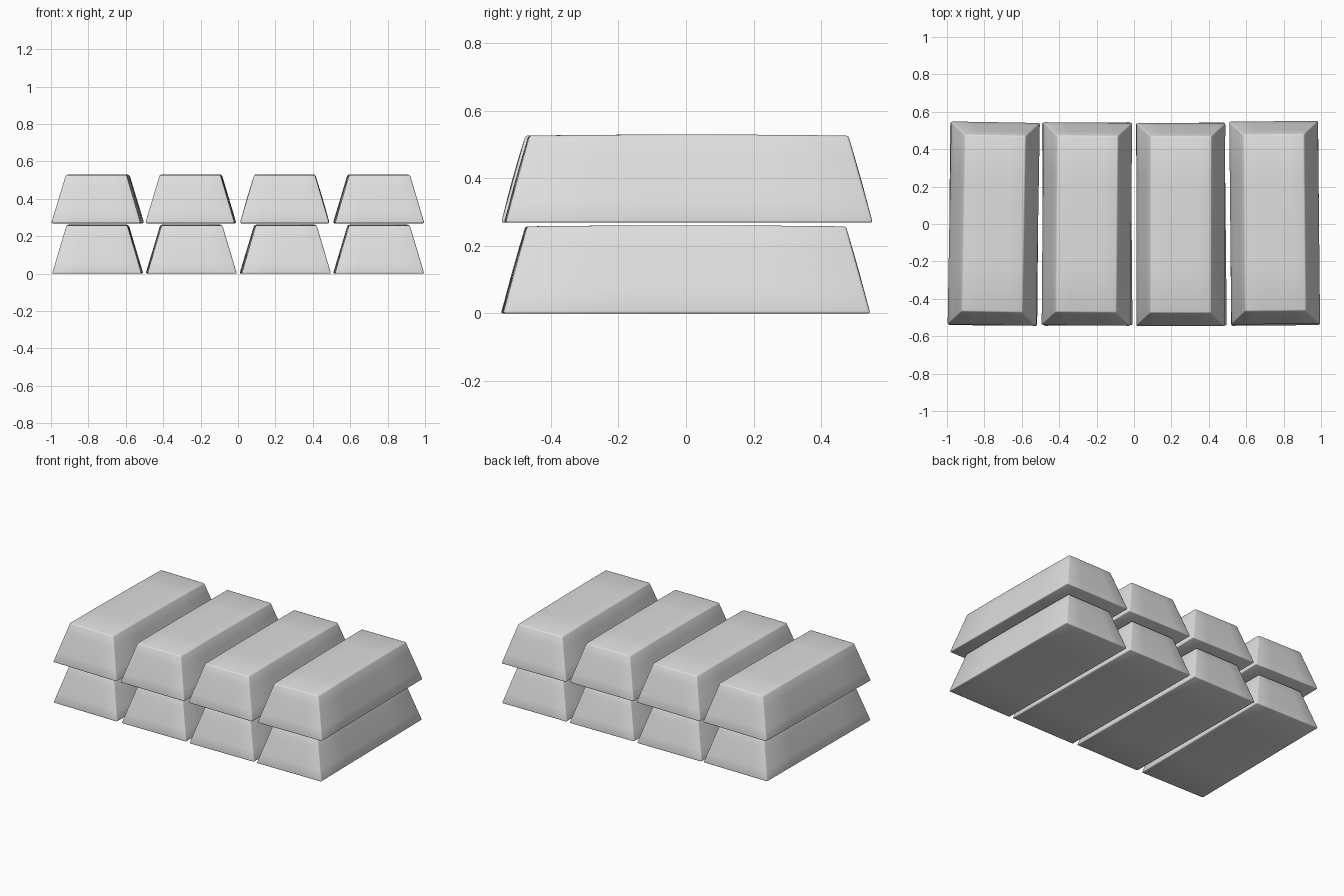
import bpy
import bmesh
import math

if "Cube" in bpy.data.objects:
    bpy.data.objects.remove(bpy.data.objects["Cube"])

metal = bpy.data.materials.new("pale grey metal")
metal.diffuse_color = (0.73, 0.73, 0.73, 1)
metal.use_nodes = True
metal.node_tree.nodes["Principled BSDF"].inputs["Base Color"].default_value = metal.diffuse_color

W, L, H = 0.478, 1.088, 0.258      # base width, base length, height
TW, TL = 0.325, 0.945              # top width and length
BULGE = 0.003


def ingot(name, x, y, z, degrees):
    """Tapered bar with very slightly crowned faces and rounded edges."""
    bm = bmesh.new()
    bmesh.ops.create_cube(bm, size=2)
    bmesh.ops.subdivide_edges(bm, edges=bm.edges[:], cuts=3, use_grid_fill=True)
    for v in bm.verts:
        u, w, t = v.co
        k = (t + 1) / 2
        crown_x = BULGE * (1 - w * w) * (1 - t * t) * (abs(u) > 0.99)
        crown_y = BULGE * (1 - u * u) * (1 - t * t) * (abs(w) > 0.99)
        crown_z = BULGE * (1 - w * w) * (t > 0.99)
        v.co.x = u * ((W + (TW - W) * k) / 2 + crown_x)
        v.co.y = w * ((L + (TL - L) * k) / 2 + crown_y)
        v.co.z = k * H + crown_z
    bmesh.ops.recalc_face_normals(bm, faces=bm.faces[:])
    mesh = bpy.data.meshes.new(name)
    bm.to_mesh(mesh)
    bm.free()
    for p in mesh.polygons:
        p.use_smooth = True
    mesh.materials.append(metal)
    ob = bpy.data.objects.new(name, mesh)
    bpy.context.collection.objects.link(ob)
    ob.location = (x, y, z)
    ob.rotation_euler.z = math.radians(degrees)
    bevel = ob.modifiers.new("rounded edges", 'BEVEL')
    bevel.width = 0.007
    bevel.segments = 2
    bevel.limit_method = 'ANGLE'
    bevel.angle_limit = math.radians(40)


# Two layers of four bars, each slightly turned: x, y, angle
lower = [(-0.75, 0, -0.5), (-0.25, 0, 0.5), (0.253, -0.002, 0.6), (0.752, 0, 0.5)]
upper = [(-0.75, 0.002, -1.0), (-0.252, 0, -0.5), (0.25, -0.003, -0.1), (0.752, 0.007, 0.6)]
for layer, z, bars in (("lower", 0.0, lower), ("upper", 0.269, upper)):
    for i, (x, y, a) in enumerate(bars):
        ingot(f"{layer}_bar_{i + 1}", x, y, z, a)
